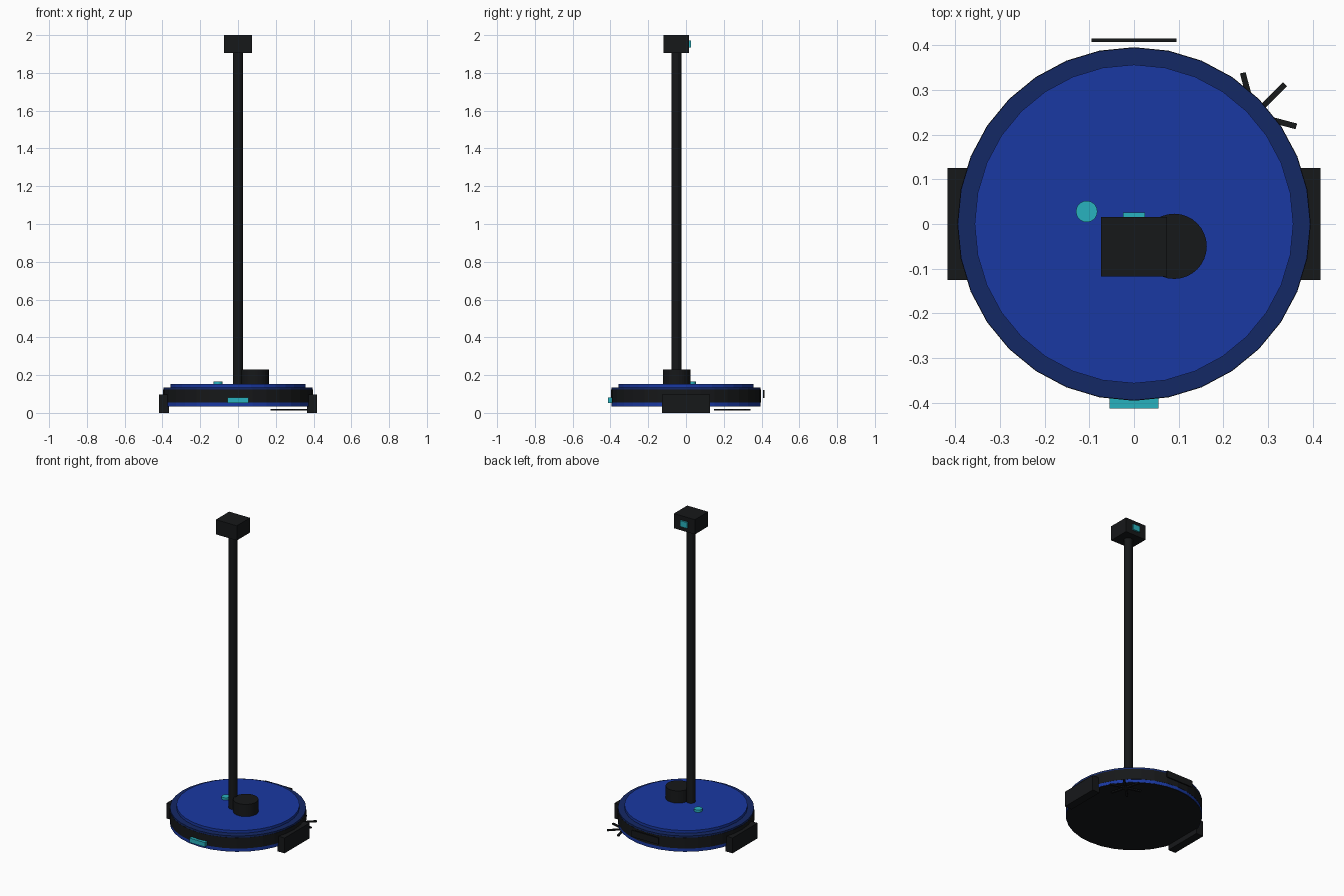
import bpy, math

if "Cube" in bpy.data.objects:
    bpy.data.objects.remove(bpy.data.objects["Cube"])

def material(name, rgb):
    m = bpy.data.materials.new(name)
    m.diffuse_color = (*rgb, 1)
    m.use_nodes = True
    m.node_tree.nodes["Principled BSDF"].inputs["Base Color"].default_value = m.diffuse_color
    return m

BLUE = material("blue", (0.010, 0.040, 0.36))
NAVY = material("navy", (0.007, 0.021, 0.13))
BLACK = material("black", (0.008, 0.009, 0.010))
CYAN = material("cyan", (0.022, 0.45, 0.52))

def finish(name, mat):
    o = bpy.context.object
    o.name = name
    o.data.materials.append(mat)
    return o

def box(name, x, y, z, mat):
    """Box from (min, max) ranges along each axis."""
    mid = [(a + b) / 2 for a, b in (x, y, z)]
    bpy.ops.mesh.primitive_cube_add(size=1, location=mid)
    bpy.context.object.scale = [b - a for a, b in (x, y, z)]
    bpy.ops.object.transform_apply(location=False, rotation=False, scale=True)
    return finish(name, mat)

def disc(name, x, y, r, z0, z1, mat, sides=32):
    bpy.ops.mesh.primitive_cylinder_add(vertices=sides, radius=r, depth=z1 - z0,
                                        location=(x, y, (z0 + z1) / 2))
    return finish(name, mat)

# Round base, stacked from the floor up
disc("bottom_plate", 0, 0, 0.393, 0.033, 0.040, BLACK)
disc("lower_shell", 0, 0, 0.395, 0.035, 0.060, BLUE)
disc("bumper_band", 0, 0, 0.396, 0.055, 0.124, BLACK)
disc("upper_rim", 0, 0, 0.395, 0.120, 0.135, NAVY)
disc("top_plate", 0, 0, 0.357, 0.130, 0.152, BLUE)

# Wheel blocks on both sides
for side, s in (("left", -1), ("right", 1)):
    box(side + "_wheel", sorted((s * 0.366, s * 0.418)), (-0.126, 0.126), (0, 0.098), BLACK)

# Six-armed side brush made of three crossing bars
for i in range(3):
    arm = box(f"brush_arm_{i + 1}", (-0.098, 0.098), (-0.0065, 0.0065),
              (-0.004, 0.004), BLACK)
    arm.location = (0.269, 0.244, 0.017)
    arm.rotation_euler.z = math.radians(-15 + 60 * i)

# Front sensor window and rear strip
box("front_sensor", (-0.055, 0.055), (-0.413, -0.385), (0.053, 0.081), CYAN)
box("rear_strip", (-0.095, 0.095), (0.408, 0.416), (0.080, 0.122), BLACK)

# Turret and button on the lid
disc("turret", 0.09, -0.05, 0.073, 0.145, 0.230, BLACK)
disc("button", -0.106, 0.028, 0.024, 0.145, 0.167, CYAN, 24)

# Mast with camera head
disc("mast", 0, -0.051, 0.026, 0.145, 1.92, BLACK, 16)
box("camera_head", (-0.074, 0.074), (-0.118, 0.016), (1.906, 2.0), BLACK)
box("camera_lens", (-0.025, 0.025), (0.010, 0.026), (1.934, 1.972), CYAN)
